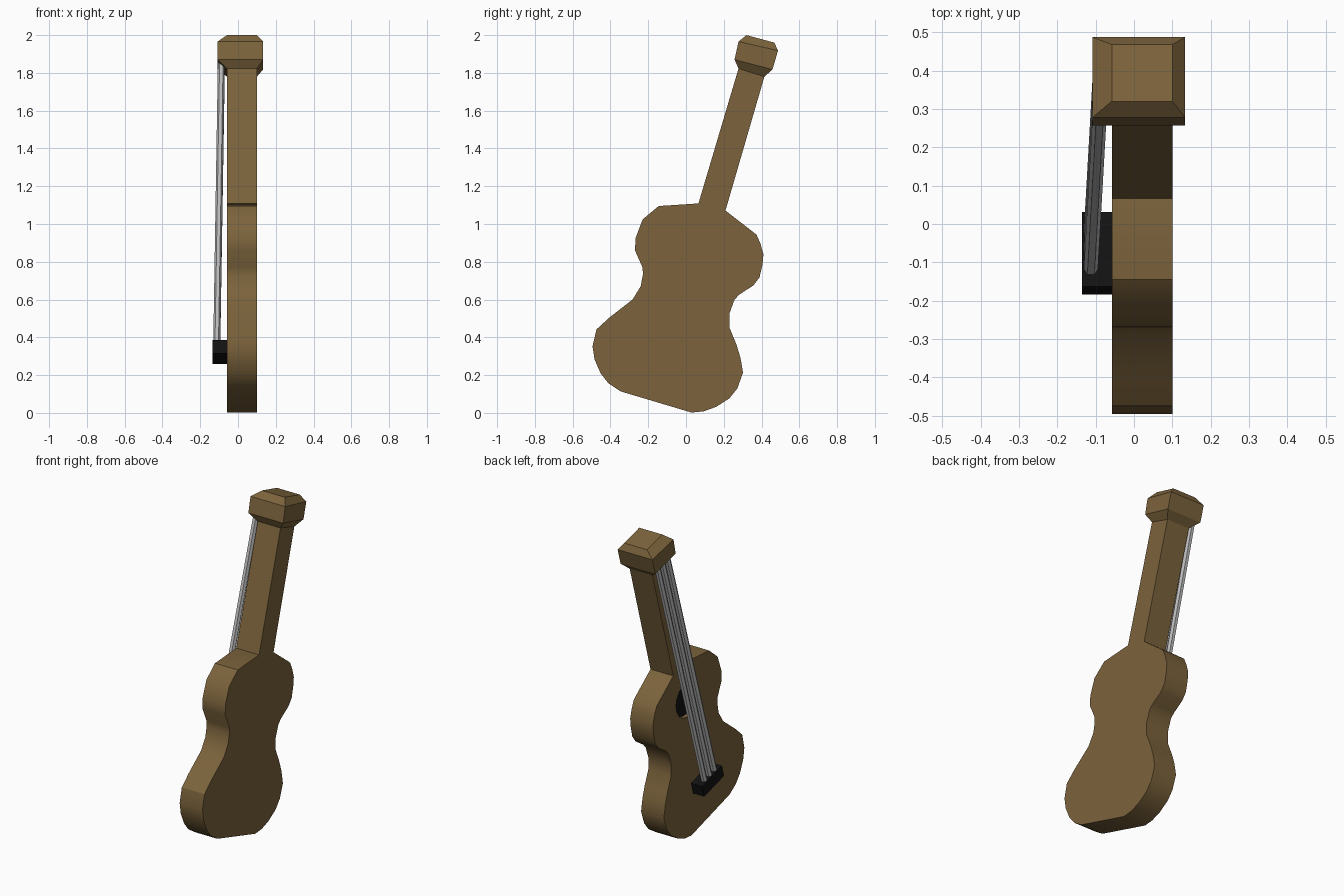
import bpy, bmesh, math
from mathutils import Vector

if "Cube" in bpy.data.objects:
    bpy.data.objects.remove(bpy.data.objects["Cube"])

TILT = math.radians(16)
ACROSS = Vector((0, math.cos(TILT), -math.sin(TILT)))   # across the neck
ALONG = Vector((0, math.sin(TILT), math.cos(TILT)))     # up the neck
FRONT, BACK = -0.058, 0.10                              # body thickness in x


def material(name, rgb):
    m = bpy.data.materials.new(name)
    m.diffuse_color = (*rgb, 1)
    m.use_nodes = True
    m.node_tree.nodes["Principled BSDF"].inputs["Base Color"].default_value = m.diffuse_color
    return m


wood = material("wood", (0.2, 0.125, 0.045))
black = material("black", (0.006, 0.006, 0.006))
steel = material("steel", (0.5, 0.5, 0.5))


def loft(name, rings, mat):
    """Skin a list of equal-length vertex rings and cap both ends."""
    bm = bmesh.new()
    loops = [[bm.verts.new(p) for p in ring] for ring in rings]
    n = len(loops[0])
    for a, b in zip(loops, loops[1:]):
        for i in range(n):
            j = (i + 1) % n
            bm.faces.new((a[i], a[j], b[j], b[i]))
    bm.faces.new(loops[0])
    bm.faces.new(loops[-1])
    bmesh.ops.recalc_face_normals(bm, faces=bm.faces)
    me = bpy.data.meshes.new(name)
    bm.to_mesh(me)
    bm.free()
    ob = bpy.data.objects.new(name, me)
    bpy.context.collection.objects.link(ob)
    if mat:
        me.materials.append(mat)
    return ob


def prism(name, outline, x0, x1, mat):
    """Extrude a (y, z) outline along x."""
    return loft(name, [[(x, y, z) for y, z in outline] for x in (x0, x1)], mat)


def circle(centre, radius, sides):
    pts = []
    for i in range(sides):
        a = math.tau * i / sides
        pts.append((centre[0] + radius * math.cos(a), centre[1] + radius * math.sin(a)))
    return pts


# Body: waisted outline, upper bout, lower bout, and back up the other side
outline = [
    (0.066, 1.109), (-0.145, 1.095), (-0.23, 1.024), (-0.267, 0.925), (-0.27, 0.86),
    (-0.23, 0.77), (-0.228, 0.733), (-0.24, 0.67), (-0.283, 0.60), (-0.405, 0.505),
    (-0.474, 0.442), (-0.495, 0.352), (-0.484, 0.283), (-0.452, 0.209), (-0.41, 0.156),
    (-0.347, 0.114), (0.029, 0.002), (0.093, 0.008), (0.16, 0.032), (0.23, 0.077),
    (0.272, 0.13), (0.302, 0.214), (0.288, 0.294), (0.267, 0.362), (0.23, 0.452),
    (0.23, 0.526), (0.257, 0.60), (0.283, 0.627), (0.357, 0.675), (0.389, 0.717),
    (0.405, 0.786), (0.41, 0.839), (0.394, 0.897), (0.373, 0.944), (0.209, 1.071)]
body = prism("body", outline, FRONT, BACK, wood)

# Sound hole: shallow round recess with a black floor
hole = (0.072, 0.87)
cutter = prism("sound_hole_cutter", circle(hole, 0.11, 16), FRONT - 0.05, FRONT + 0.03, wood)
cutter.hide_render = True
cutter.hide_set(True)
cut = body.modifiers.new("sound_hole", "BOOLEAN")
cut.operation, cut.solver, cut.object = "DIFFERENCE", "EXACT", cutter
bpy.context.view_layer.objects.active = body
body.select_set(True)
bpy.ops.object.modifier_apply(modifier=cut.name)
bpy.ops.object.shade_smooth_by_angle(angle=math.radians(30))
bpy.data.objects.remove(cutter)
prism("sound_hole_floor", circle(hole, 0.109, 16), FRONT + 0.025, FRONT + 0.032, black)

# Neck
prism("neck", [(0.066, 1.109), (0.278, 1.823), (0.415, 1.78), (0.209, 1.071)],
      FRONT, BACK, wood)

# Head: block flaring out from the neck and chamfered in at the top
levels = [((0.278, 1.823), (0.415, 1.78), FRONT, BACK),
          ((0.257, 1.87), (0.458, 1.818), -0.108, 0.133),
          ((0.278, 1.966), (0.487, 1.918), -0.108, 0.133),
          ((0.32, 2.0), (0.468, 1.96), FRONT, BACK)]
loft("head", [[(x0, *a), (x1, *a), (x1, *b), (x0, *b)] for a, b, x0, x1 in levels], wood)

# Bridge: tilted block on the body front
bridge = Vector((0, -0.076, 0.323))
corners = [bridge + ACROSS * s * 0.1015 + ALONG * t * 0.037
           for s, t in ((-1, -1), (1, -1), (1, 1), (-1, 1))]
prism("bridge", [(c.y, c.z) for c in corners], -0.135, FRONT + 0.002, black)

# Strings: three six-sided rods from the bridge to the head
for k in (-1, 0, 1):
    ends = (Vector((-0.113, -0.079, 0.323)), Vector((-0.088, 0.361, 1.85)))
    rings = []
    for end in ends:
        c = end + ACROSS * 0.05 * k
        rings.append([c + Vector((u, 0, 0)) + ACROSS * v
                      for u, v in circle((0, 0), 0.0185, 6)])
    loft(f"string_{k + 2}", rings, steel)
